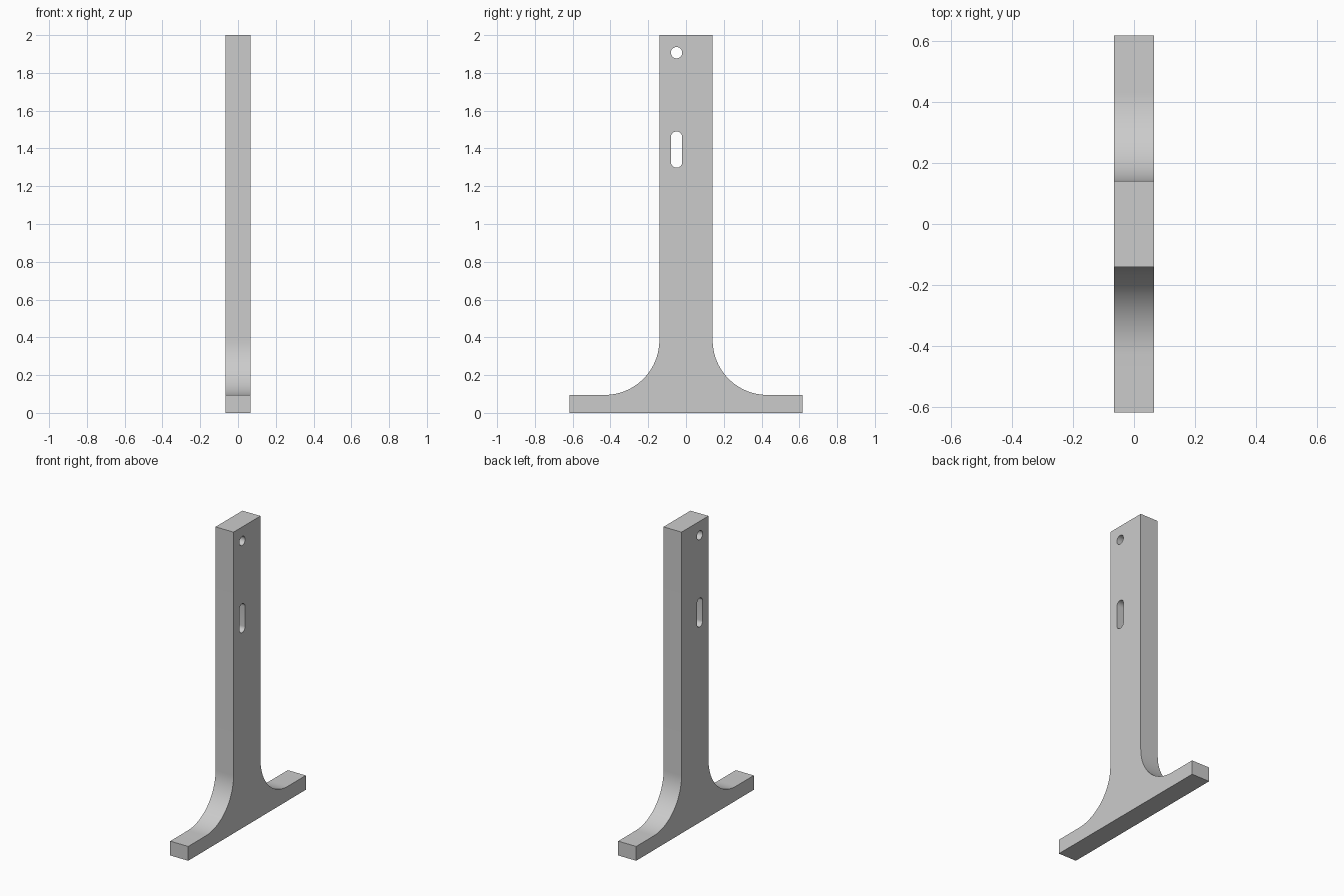
import bpy, bmesh
from math import cos, sin, pi, radians

cube = bpy.data.objects.get("Cube")
if cube:
    bpy.data.objects.remove(cube)

HALF_THICK = 0.066
HALF_STEM, HALF_FOOT = 0.141, 0.617
FOOT_H, HEIGHT, FILLET = 0.095, 2.0, 0.29
HOLE_Y, HOLE_R = -0.05, 0.03


def arc(cy, cz, r, start, end, n):
    """Points (y, z) along an arc, angles in degrees."""
    angles = [radians(start + (end - start) * i / n) for i in range(n + 1)]
    return [(cy + r * cos(a), cz + r * sin(a)) for a in angles]


def slot(z_low, z_high):
    """Outline of an upright slot with rounded ends."""
    return (arc(HOLE_Y, z_high, HOLE_R, 0, 180, 16)
            + arc(HOLE_Y, z_low, HOLE_R, 180, 360, 16))


# Upright with a flared foot: one half of the outline, then mirrored
half = [(HALF_FOOT, 0), (HALF_FOOT, FOOT_H)]
half += arc(HALF_STEM + FILLET, FOOT_H + FILLET, FILLET, 270, 180, 24)
half += [(HALF_STEM, HEIGHT)]
outline = half + [(-y, z) for y, z in reversed(half)]
round_hole = arc(HOLE_Y, 1.907, HOLE_R, 0, 360, 32)[:-1]

# Fill the outline around the hole and slot, then extrude it sideways
bm = bmesh.new()
edges = []
for loop in (outline, round_hole, slot(1.328, 1.46)):
    verts = [bm.verts.new((-HALF_THICK, y, z)) for y, z in loop]
    edges += [bm.edges.new((v, verts[i - 1])) for i, v in enumerate(verts)]
bmesh.ops.triangle_fill(bm, edges=edges, use_beauty=True, use_dissolve=False,
                        normal=(-1, 0, 0))
result = bmesh.ops.extrude_face_region(bm, geom=bm.faces[:], use_keep_orig=True)
moved = [g for g in result["geom"] if isinstance(g, bmesh.types.BMVert)]
bmesh.ops.translate(bm, verts=moved, vec=(2 * HALF_THICK, 0, 0))
bmesh.ops.recalc_face_normals(bm, faces=bm.faces[:])

mesh = bpy.data.meshes.new("stand_upright")
bm.to_mesh(mesh)
bm.free()
stand = bpy.data.objects.new("stand_upright", mesh)
bpy.context.collection.objects.link(stand)

# Plain grey material
grey = bpy.data.materials.new("plain grey")
grey.use_nodes = True
colour = (0.6, 0.6, 0.6, 1)
grey.diffuse_color = colour
grey.node_tree.nodes["Principled BSDF"].inputs["Base Color"].default_value = colour
mesh.materials.append(grey)

# Smooth curves, sharp edges
bpy.ops.object.select_all(action="DESELECT")
stand.select_set(True)
bpy.context.view_layer.objects.active = stand
bpy.ops.object.shade_smooth_by_angle(angle=radians(30))
